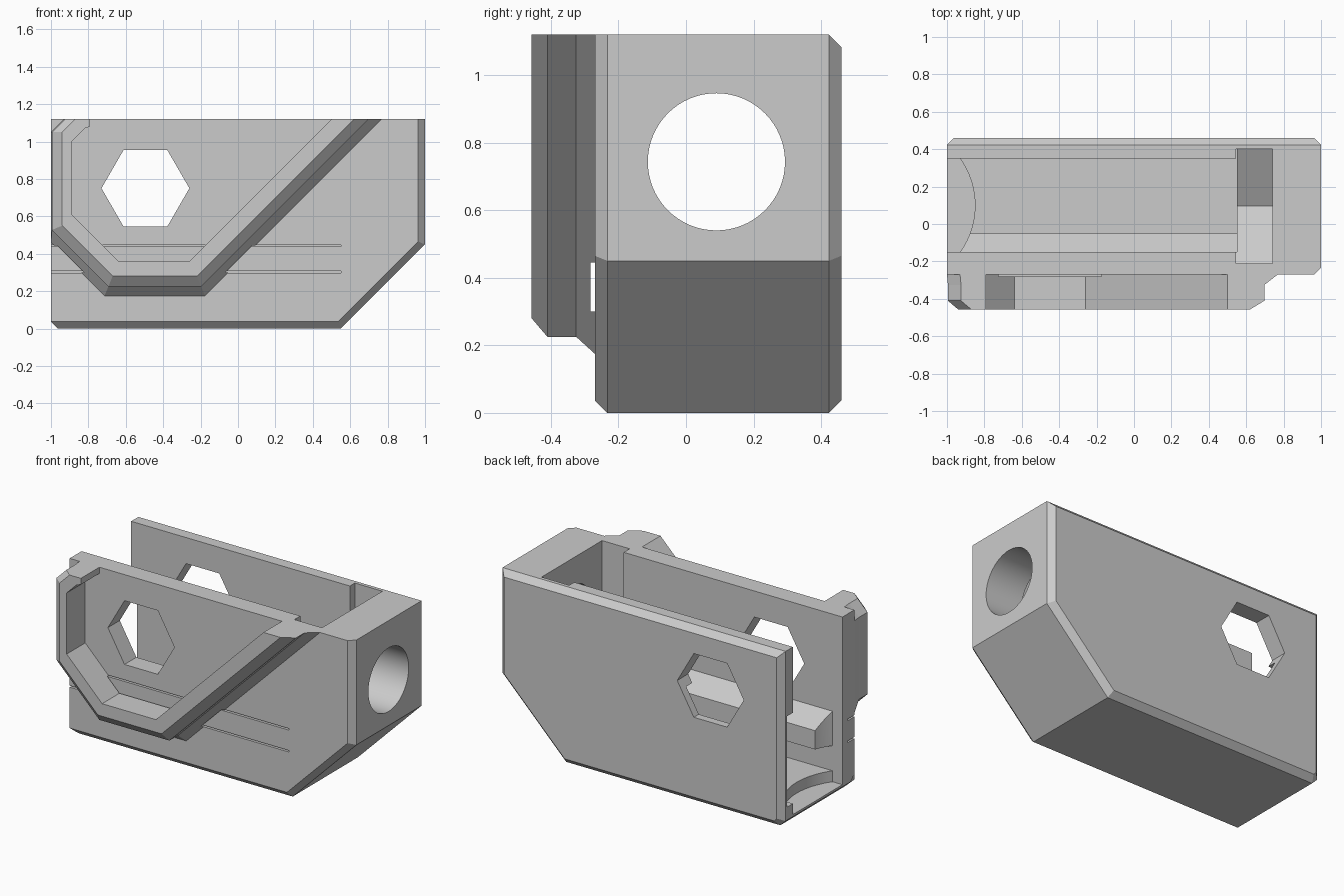
import bpy, bmesh, math

if "Cube" in bpy.data.objects:
    bpy.data.objects.remove(bpy.data.objects["Cube"])

grey = bpy.data.materials.new("light_grey")
grey.use_nodes = True
grey.diffuse_color = (0.6, 0.6, 0.6, 1)
grey.node_tree.nodes["Principled BSDF"].inputs["Base Color"].default_value = (0.6, 0.6, 0.6, 1)


def finish(name, bm):
    bmesh.ops.recalc_face_normals(bm, faces=bm.faces)
    mesh = bpy.data.meshes.new(name)
    bm.to_mesh(mesh)
    bm.free()
    obj = bpy.data.objects.new(name, mesh)
    mesh.materials.append(grey)
    bpy.context.collection.objects.link(obj)
    return obj


def loft(name, rings):
    """Join rings of equal length and cap both ends."""
    bm = bmesh.new()
    rows = [[bm.verts.new(p) for p in ring] for ring in rings]
    n = len(rows[0])
    for a, b in zip(rows, rows[1:]):
        for i in range(n):
            j = (i + 1) % n
            bm.faces.new((a[i], a[j], b[j], b[i]))
    bm.faces.new(rows[0])
    bm.faces.new(rows[-1])
    return finish(name, bm)


def prism(name, axis, profile, lo, hi):
    """Extrude a flat profile along x, y or z."""
    place = {"x": lambda a, b, t: (t, a, b),
             "y": lambda a, b, t: (a, t, b),
             "z": lambda a, b, t: (a, b, t)}[axis]
    return loft(name, [[place(a, b, t) for a, b in profile] for t in (lo, hi)])


def box(name, x, y, z):
    return prism(name, "z", [(x[0], y[0]), (x[1], y[0]), (x[1], y[1]), (x[0], y[1])], *z)


def ngon(cx, cy, r, n):
    return [(cx + r * math.cos(math.tau * i / n), cy + r * math.sin(math.tau * i / n))
            for i in range(n)]


def cut(target, cutters):
    for c in cutters:
        m = target.modifiers.new(c.name, "BOOLEAN")
        m.operation = "DIFFERENCE"
        m.solver = "EXACT"
        m.object = c
        c.hide_render = True
        c.hide_viewport = True
        c.display_type = "WIRE"


TOP = 1.12
C = 0.037

# Housing: sloped-end block with chamfered side edges
full = [(-1, C), (-1 + C, 0), (0.55, 0), (1, 0.45), (1, TOP), (-1, TOP)]
front = [(-1, 2 * C), (-1, C), (0.535, C), (1 - C, 0.465), (1 - C, TOP), (-1, TOP)]
back = [(-1 + C, 1.5 * C), (-1 + 1.5 * C, C), (0.535, C), (1 - C, 0.465),
        (1 - C, TOP - C), (-1 + C, TOP - C)]
housing = loft("housing", [[(x, y, z) for x, z in ring] for ring, y in
                           ((front, -0.27), (full, -0.27 + C), (full, 0.46 - C), (back, 0.46))])

# Open channel with a sloped ledge over a lower tray
channel = prism("channel_cutter", "x",
                [(-0.15, 1.3), (-0.15, 0.5), (-0.05, 0.4), (-0.05, 0.28), (-0.15, 0.28),
                 (-0.15, 0.12), (0.41, 0.12), (0.41, 0.7), (0.35, 0.7), (0.35, 1.3)],
                -1.1, 0.55)
# Nut trap with a pointed floor
nut = prism("nut_slot_cutter", "x",
            [(-0.21, 1.3), (-0.21, 0.564), (0.095, 0.39), (0.4, 0.564), (0.4, 1.3)], 0.545, 0.74)
bore = prism("bore_cutter", "x", ngon(0.09, 0.743, 0.203, 64), 0.7, 1.1)
hexagon = prism("hex_window_cutter", "y", ngon(-0.495, 0.75, 0.235, 6), -0.6, 0.6)
# Curved recess at the open end
arc = [(x, y) for x, y in ngon(-1.28, 0.1, 0.43, 96) if -0.15 < y < 0.35 and x > -1.28]
arc = sorted(arc, key=lambda p: p[1])
recess = prism("end_recess_cutter", "z",
               [(-1.1, -0.15), (-0.93, -0.15)] + arc + [(-0.93, 0.35), (-1.1, 0.35)], 0.05, 0.6)
slits = [box("slit_cutter_" + n, (-1.1, 0.55), (-0.4, -0.2), (z, z + 0.01))
         for n, z in (("low", 0.298), ("high", 0.438))]
cut(housing, [channel, nut, bore, hexagon, recess] + slits)


# Raised front guard: a stepped rim that flares towards the housing
def rim(y, d):
    left = max(-1, -0.94 - d)
    k = 0.414 * d
    pts = [(left, 1.05), (left + 0.07, TOP), (0.62 + 1.414 * d, TOP),
           (-0.22 + k, 0.28 - d), (-0.67 - k, 0.28 - d), (left, -0.39 - 1.414 * d - left)]
    return [(x, y, z) for x, z in pts]


guard = loft("front_guard", [rim(y, d) for y, d in
                             ((-0.457, 0), (-0.41, 0.055), (-0.325, 0.055),
                              (-0.27, 0.105), (-0.26, 0.105))])
pocket = prism("guard_pocket_cutter", "y",
               [(-0.89, 0.61), (-0.64, 0.36), (-0.26, 0.36), (0.5, TOP), (0.6, 1.22),
                (-0.79, 1.22), (-0.79, 1.08), (-0.82, 1.07), (-0.89, 1.0)], -0.6, -0.2)
gap = box("guard_gap_cutter", (-1.1, 0.55), (-0.282, -0.2), (0.3, 0.445))
cut(guard, [pocket, gap])

# Bake the cuts and remove the cutters
dg = bpy.context.evaluated_depsgraph_get()
baked = {o: bpy.data.meshes.new_from_object(o.evaluated_get(dg)) for o in (housing, guard)}
for o, mesh in baked.items():
    o.modifiers.clear()
    o.data = mesh
for o in [channel, nut, bore, hexagon, recess, pocket, gap] + slits:
    bpy.data.objects.remove(o)

# Smooth the round bore, keep the rest crisp
bpy.ops.object.select_all(action="DESELECT")
housing.select_set(True)
bpy.context.view_layer.objects.active = housing
bpy.ops.object.shade_smooth_by_angle(angle=math.radians(20))
